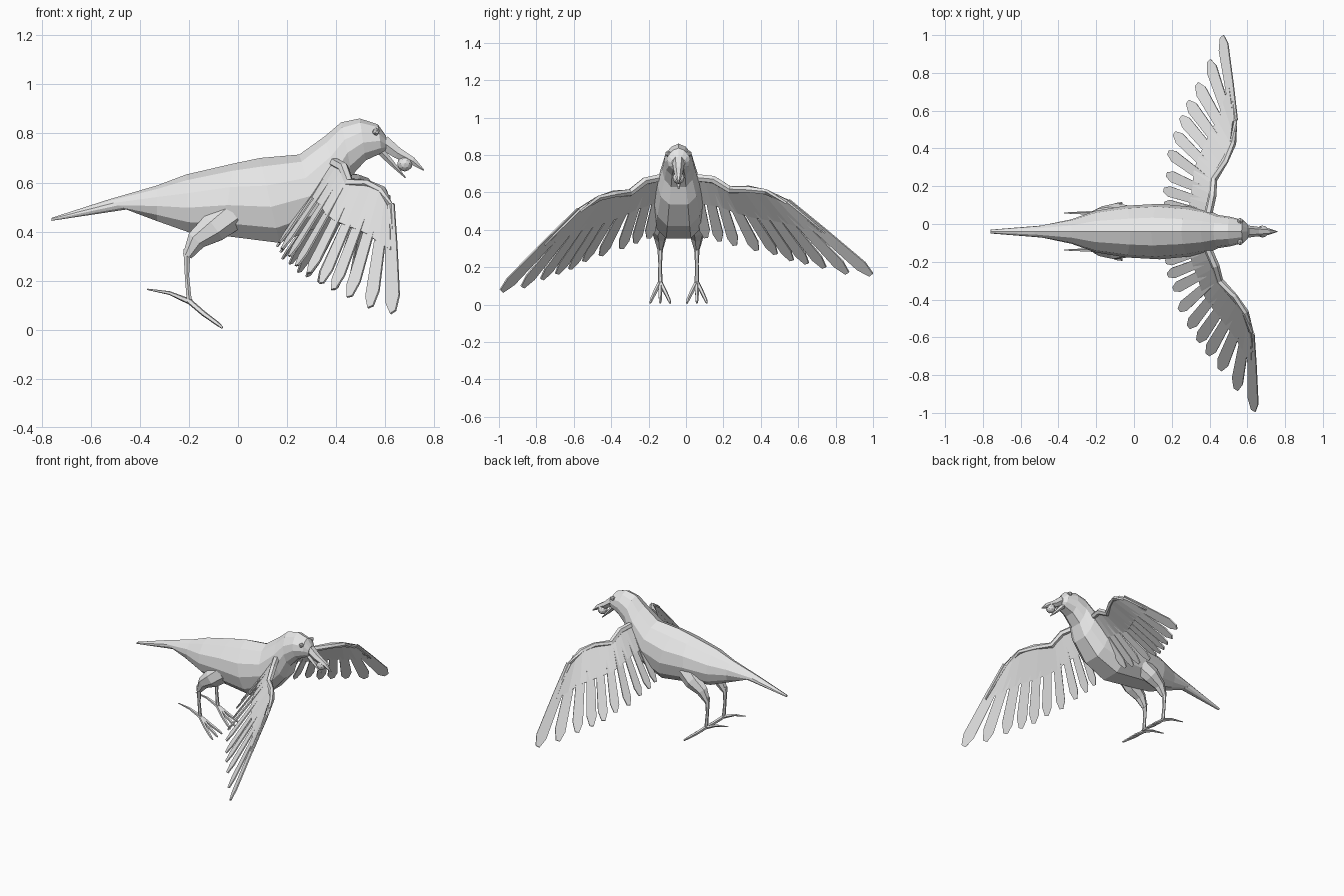
import bpy, bmesh, math
from mathutils import Vector as V, Matrix

if "Cube" in bpy.data.objects:
    bpy.data.objects.remove(bpy.data.objects["Cube"])

CY = -0.04  # body centre plane
grey = bpy.data.materials.new("plain grey")
grey.diffuse_color = (0.8, 0.8, 0.8, 1)
grey.use_nodes = True
grey.node_tree.nodes["Principled BSDF"].inputs["Base Color"].default_value = grey.diffuse_color


def finish(bm, name):
    bmesh.ops.recalc_face_normals(bm, faces=bm.faces[:])
    me = bpy.data.meshes.new(name)
    bm.to_mesh(me)
    bm.free()
    me.materials.append(grey)
    ob = bpy.data.objects.new(name, me)
    bpy.context.collection.objects.link(ob)
    return ob


def loft(bm, rings):
    rows = [[bm.verts.new(p) for p in r] for r in rings]
    n = len(rows[0])
    for a, b in zip(rows, rows[1:]):
        for i in range(n):
            j = (i + 1) % n
            bm.faces.new((a[i], a[j], b[j], b[i]))
    bm.faces.new(rows[0])
    bm.faces.new(rows[-1])


def tube(bm, pts, radii, n=6, flat=1.0):
    pts = [V(p) for p in pts]
    rings = []
    for i, p in enumerate(pts):
        d = (pts[min(i + 1, len(pts) - 1)] - pts[max(i - 1, 0)]).normalized()
        ref = V((0, 1, 0)) if abs(d.y) < 0.8 else V((1, 0, 0))
        u = (ref - d * ref.dot(d)).normalized()
        w = d.cross(u)
        rings.append([p + radii[i] * (u * math.cos(a) * flat + w * math.sin(a))
                      for a in (2 * math.pi * k / n for k in range(n))])
    loft(bm, rings)


# Body, tail, neck and head: top x,z / bottom x,z / half width
stations = [
    (-.76, .456, -.76, .444, .010), (-.53, .53, -.455, .49, .032),
    (-.33, .588, -.33, .443, .065), (-.21, .633, -.20, .397, .11),
    (-.02, .677, -.06, .383, .137), (.09, .70, .17, .354, .147),
    (.25, .714, .33, .42, .132), (.353, .788, .43, .535, .112),
    (.42, .845, .465, .63, .088), (.496, .861, .52, .69, .078),
    (.57, .837, .585, .72, .06), (.603, .79, .603, .733, .036)]
half = [(.5, .8), (.9, .35), (1, -.15), (.85, -.65), (.45, -1)]
section = [(0, 1)] + half + [(-y, z) for y, z in reversed(half)]
bm = bmesh.new()
rings = []
for tx, tz, bx, bz, w in stations:
    top, bot = V((tx, CY, tz)), V((bx, CY, bz))
    rings.append([(top + bot) / 2 + (top - bot) / 2 * z + V((0, y * w, 0)) for y, z in section])
loft(bm, rings)
finish(bm, "body")

# Beak halves
bm = bmesh.new()
tube(bm, [(.59, CY, .765), (.65, CY, .72), (.71, CY, .688), (.757, CY, .65)],
     [.034, .026, .018, .003], 6, 1.0)
finish(bm, "upper_beak")
bm = bmesh.new()
tube(bm, [(.575, CY, .735), (.63, CY, .675), (.682, CY, .62)], [.02, .012, .003], 6, 1.6)
finish(bm, "lower_beak")


def ball(name, pos, r, sub=1):
    bm = bmesh.new()
    bmesh.ops.create_icosphere(bm, subdivisions=sub, radius=r, matrix=Matrix.Translation(pos))
    finish(bm, name)


ball("berry", (.68, CY, .677), .032, 2)

# Eyes and legs, both sides
for s, side in ((-1, "right"), (1, "left")):
    ball(side + "_eye", (.562, CY + s * .056, .807), .017)
    y = CY + s * .098
    bm = bmesh.new()
    tube(bm, [(-.03, y - s * .02, .47), (-.10, y, .415), (-.17, y, .365), (-.207, y, .30)],
         [.07, .062, .042, .02], 7, .85)
    finish(bm, side + "_thigh")
    bm = bmesh.new()
    tube(bm, [(-.208, y, .33), (-.208, y, .22), (-.198, y, .11)], [.017, .010, .012])
    finish(bm, side + "_shank")
    bm = bmesh.new()
    tube(bm, [(-.19, y, .112), (-.28, y, .15), (-.37, y, .165)], [.013, .008, .003], 5)
    for k in (-1, 0, 1):
        tube(bm, [(-.205, y, .122), (-.14, y + k * .028, .066), (-.085, y + k * .047, .026),
                  (-.063, y + k * .053, .008)], [.012, .011, .009, .005], 5)
    finish(bm, side + "_foot")

# Wing: leading edge and feather tips
edge = [V(p) for p in [(.39, -.13, .68), (.43, -.22, .66), (.453, -.30, .598),
                       (.53, -.385, .592), (.59, -.465, .568), (.62, -.57, .505)]]
tips = [V(p) for p in [(.17, -.20, .355), (.18, -.27, .33), (.21, -.345, .30), (.24, -.455, .262),
                       (.29, -.545, .232), (.34, -.62, .19), (.39, -.69, .165),
                       (.455, -.77, .135), (.54, -.875, .093), (.632, -.987, .072)]]
outline = [(0, -.6), (.4, -.85), (.88, -1), (1, -.4), (1, .4), (.88, 1), (.4, .85), (0, .6)]


def root(t):
    t *= len(edge) - 1
    i = min(int(t), len(edge) - 2)
    return edge[i].lerp(edge[i + 1], t - i)


def wing(name, m):
    bm = bmesh.new()
    n = len(tips)
    roots = [root(i / (n - 1)) for i in range(n)]
    sheet = []
    for i, (r, t) in enumerate(zip(roots, tips)):
        d = t - r
        s = tips[min(i + 1, n - 1)] - tips[max(i - 1, 0)]
        s = (s - d * s.dot(d) / d.length_squared).normalized()
        nrm = d.cross(s).normalized()
        s = (s + nrm * .12).normalized()
        w = .027 + .010 * i / (n - 1)
        # one feather
        loft(bm, [[r + d * a + s * b * w + nrm * h for a, b in outline] for h in (-.004, .004)])
        c = r + d * .42
        sheet.append([r + nrm * .01, c + nrm * .005, c - nrm * .005, r - nrm * .01])
    loft(bm, sheet)  # covert sheet tying the feathers together
    tube(bm, edge + [edge[-1].lerp(V((.655, -.94, .135)), .5)],
         [.022, .022, .02, .019, .017, .013, .005], 6)
    bm.transform(m)
    finish(bm, name)


wing("right_wing", Matrix.Identity(4))
shoulder = V((.40, .06, .695))
mirror = Matrix.Translation((0, 2 * CY, 0)) @ Matrix.Scale(-1, 4, (0, 1, 0))
swing = Matrix.Rotation(math.radians(5.5), 4, 'X') @ Matrix.Rotation(math.radians(11), 4, 'Z')
wing("left_wing", Matrix.Translation(shoulder) @ swing @ Matrix.Translation(-shoulder) @ mirror)
